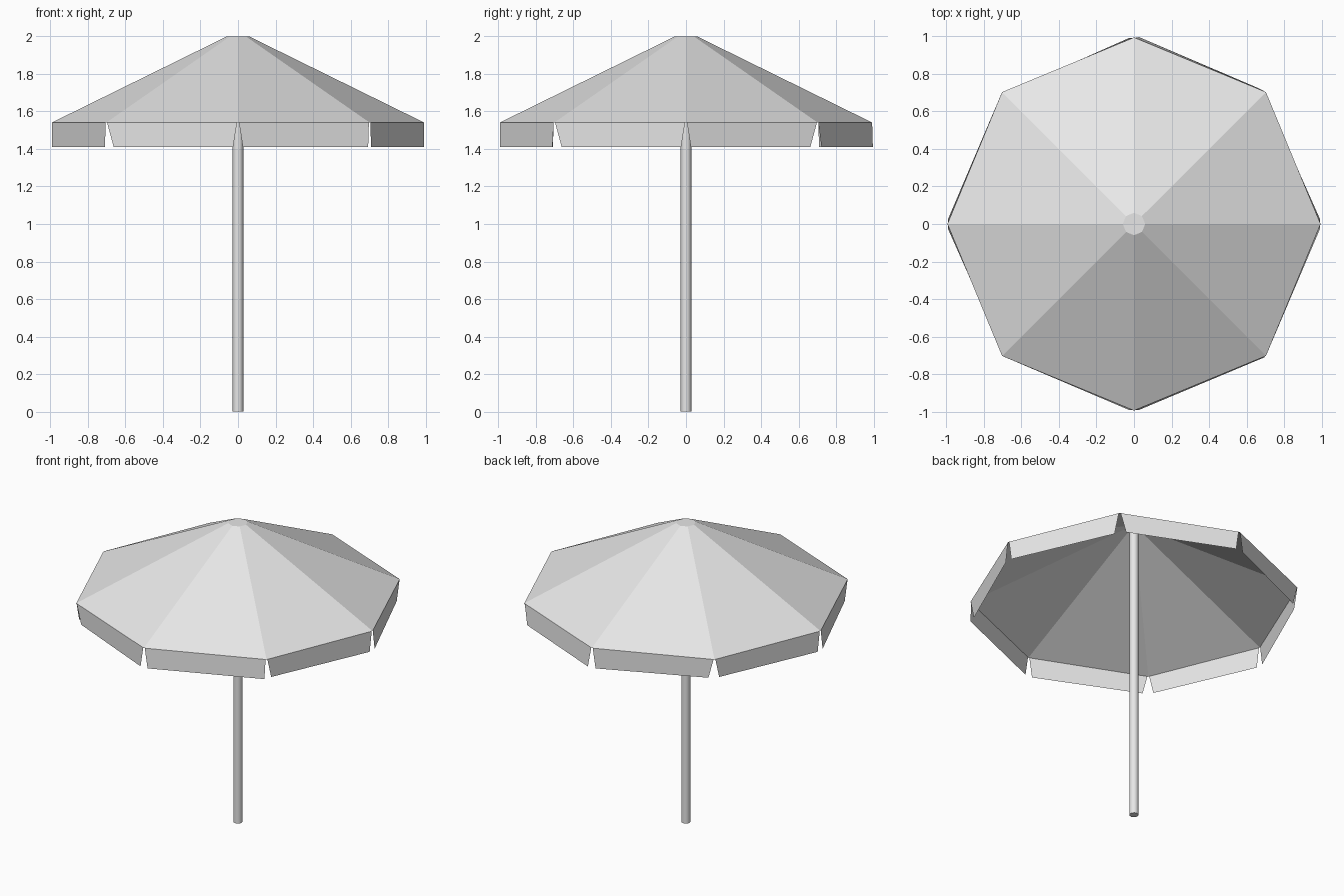
import bpy, bmesh, math
from mathutils import Vector

cube = bpy.data.objects.get("Cube")
if cube:
    bpy.data.objects.remove(cube, do_unlink=True)

RIM_R, RIM_Z = 0.995, 1.54
CAP_R, TOP_Z = 0.06, 2.0
FLAP_Z = 1.41
SIDES = 8

grey = bpy.data.materials.new("plain_grey")
grey.use_nodes = True
grey.diffuse_color = (0.8, 0.8, 0.8, 1)
grey.node_tree.nodes["Principled BSDF"].inputs["Base Color"].default_value = (0.8, 0.8, 0.8, 1)


def finish(bm, name):
    mesh = bpy.data.meshes.new(name)
    bm.to_mesh(mesh)
    bm.free()
    mesh.materials.append(grey)
    obj = bpy.data.objects.new(name, mesh)
    bpy.context.collection.objects.link(obj)
    return obj


def corner(i, radius, z):
    a = math.tau * i / SIDES
    return Vector((radius * math.cos(a), radius * math.sin(a), z))


# Canopy: eight flat panels with a small flat cap, open underneath
bm = bmesh.new()
rim = [bm.verts.new(corner(i, RIM_R, RIM_Z)) for i in range(SIDES)]
cap = [bm.verts.new(corner(i, CAP_R, TOP_Z)) for i in range(SIDES)]
for i in range(SIDES):
    j = (i + 1) % SIDES
    bm.faces.new((rim[i], rim[j], cap[j], cap[i]))
bm.faces.new(cap)
finish(bm, "canopy")


# Valance flaps: tapered cloth strips, flared a little at the main-axis corners
def flap(i, flare=0.007, end_taper=0.04, end_flare=-0.01):
    even, odd = (i, i + 1) if i % 2 == 0 else (i + 1, i)
    a, b = corner(even, RIM_R, RIM_Z), corner(odd, RIM_R, RIM_Z)
    along = (b - a).normalized()
    out = (a + b) / 2
    out.z = 0
    out.normalize()
    drop = Vector((0, 0, FLAP_Z - RIM_Z))
    points = [a + along * 0.006,
              a + along * 0.025 + out * flare + drop,
              b - along * end_taper + out * end_flare + drop,
              b - along * 0.006]
    if even > odd:
        points.reverse()
    bm = bmesh.new()
    bm.faces.new([bm.verts.new(p) for p in points])
    finish(bm, f"valance_flap_{i + 1}")


uneven = {1: dict(flare=0.012, end_flare=0.004),
          6: dict(end_taper=0.012, end_flare=0.004)}
for i in range(SIDES):
    flap(i, **uneven.get(i, {}))

# Pole
bm = bmesh.new()
bmesh.ops.create_cone(bm, cap_ends=True, segments=12, radius1=0.028, radius2=0.028, depth=1.97)
bmesh.ops.translate(bm, verts=bm.verts, vec=(0, 0, 1.97 / 2))
pole = finish(bm, "pole")
bpy.context.view_layer.objects.active = pole
pole.select_set(True)
bpy.ops.object.shade_smooth_by_angle(angle=math.radians(40))
